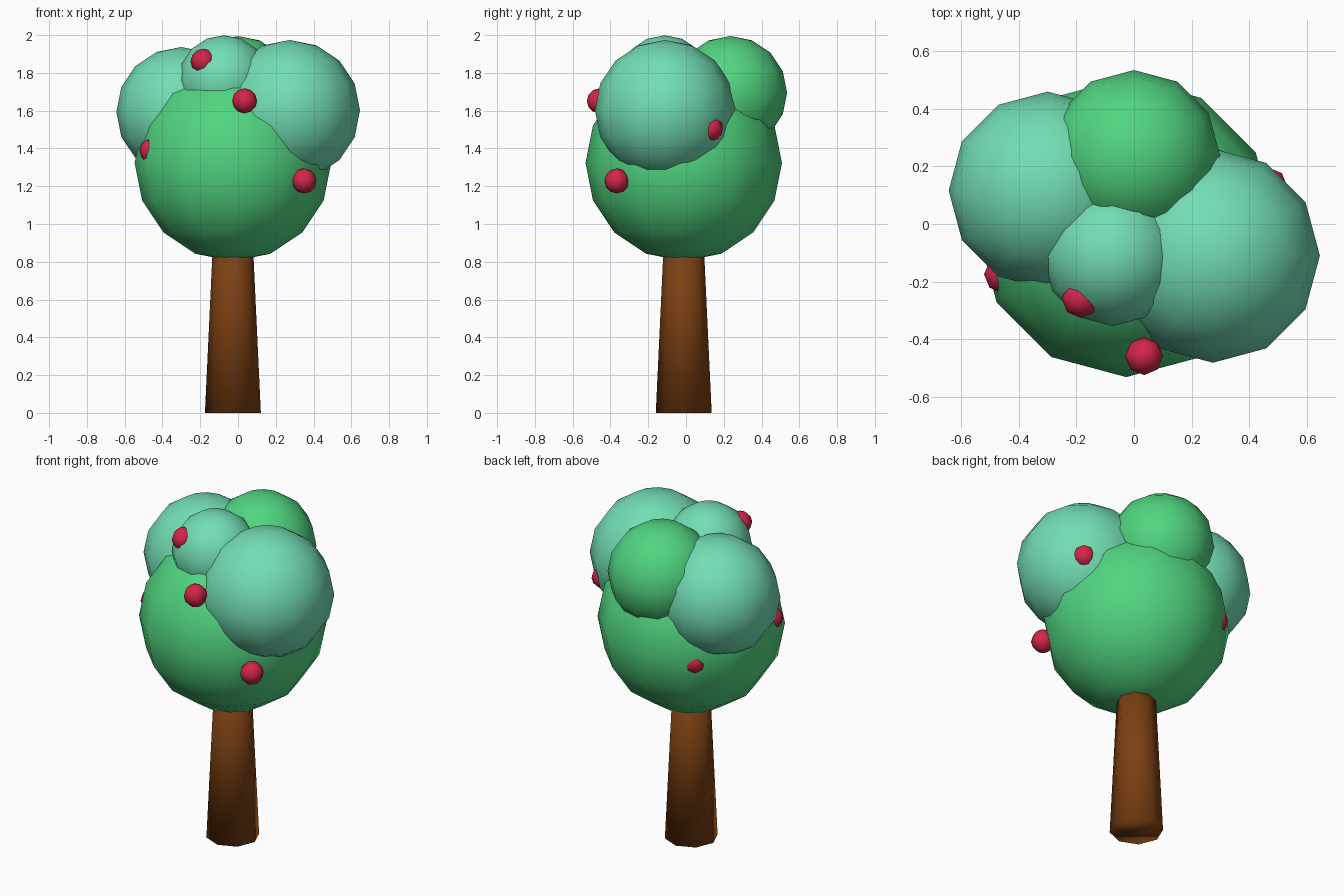
import bpy, bmesh
from mathutils import Matrix

if "Cube" in bpy.data.objects:
    bpy.data.objects.remove(bpy.data.objects["Cube"])


def material(name, rgb):
    m = bpy.data.materials.new(name)
    m.diffuse_color = (*rgb, 1)
    m.use_nodes = True
    m.node_tree.nodes["Principled BSDF"].inputs["Base Color"].default_value = m.diffuse_color
    return m


brown = material("bark brown", (0.202, 0.051, 0.006))
green = material("leaf green", (0.082, 0.665, 0.216))
teal = material("leaf teal", (0.171, 0.730, 0.456))
red = material("berry red", (0.66, 0.018, 0.068))


def finish(name, bm, mat, loc):
    me = bpy.data.meshes.new(name)
    bm.to_mesh(me)
    bm.free()
    me.materials.append(mat)
    for p in me.polygons:
        p.use_smooth = True
    ob = bpy.data.objects.new(name, me)
    ob.location = loc
    bpy.context.collection.objects.link(ob)


def ball(name, loc, r, mat, segs, rings):
    bm = bmesh.new()
    bmesh.ops.create_uvsphere(bm, u_segments=segs, v_segments=rings, radius=r)
    finish(name, bm, mat, loc)


# Tapered eight-sided trunk, its top hidden inside the crown
bm = bmesh.new()
bmesh.ops.create_cone(bm, cap_ends=True, segments=8, radius1=0.148, radius2=0.101,
                      depth=1.0, matrix=Matrix.Translation((0, 0, 0.5)))
finish("trunk", bm, brown, (-0.027, -0.012, 0))

# Leaf clumps
for name, loc, r, mat in [
    ("crown_main", (-0.027, -0.012, 1.323), 0.52, green),
    ("crown_back", (0.0, 0.235, 1.695), 0.30, green),
    ("crown_right", (0.274, -0.11, 1.602), 0.372, teal),
    ("crown_left", (-0.30, 0.116, 1.593), 0.344, teal),
    ("crown_front", (-0.074, -0.113, 1.757), 0.242, teal),
]:
    ball(name, loc, r, mat, 12, 8)

# Berries, partly sunk into the leaves
for i, loc in enumerate([
    (-0.185, -0.26, 1.862),
    (0.035, -0.459, 1.652),
    (0.35, -0.366, 1.228),
    (-0.455, -0.175, 1.387),
    (0.467, 0.130, 1.506),
    (-0.299, 0.350, 1.278),
]):
    ball(f"berry_{i + 1}", loc, 0.066, red, 8, 6)
